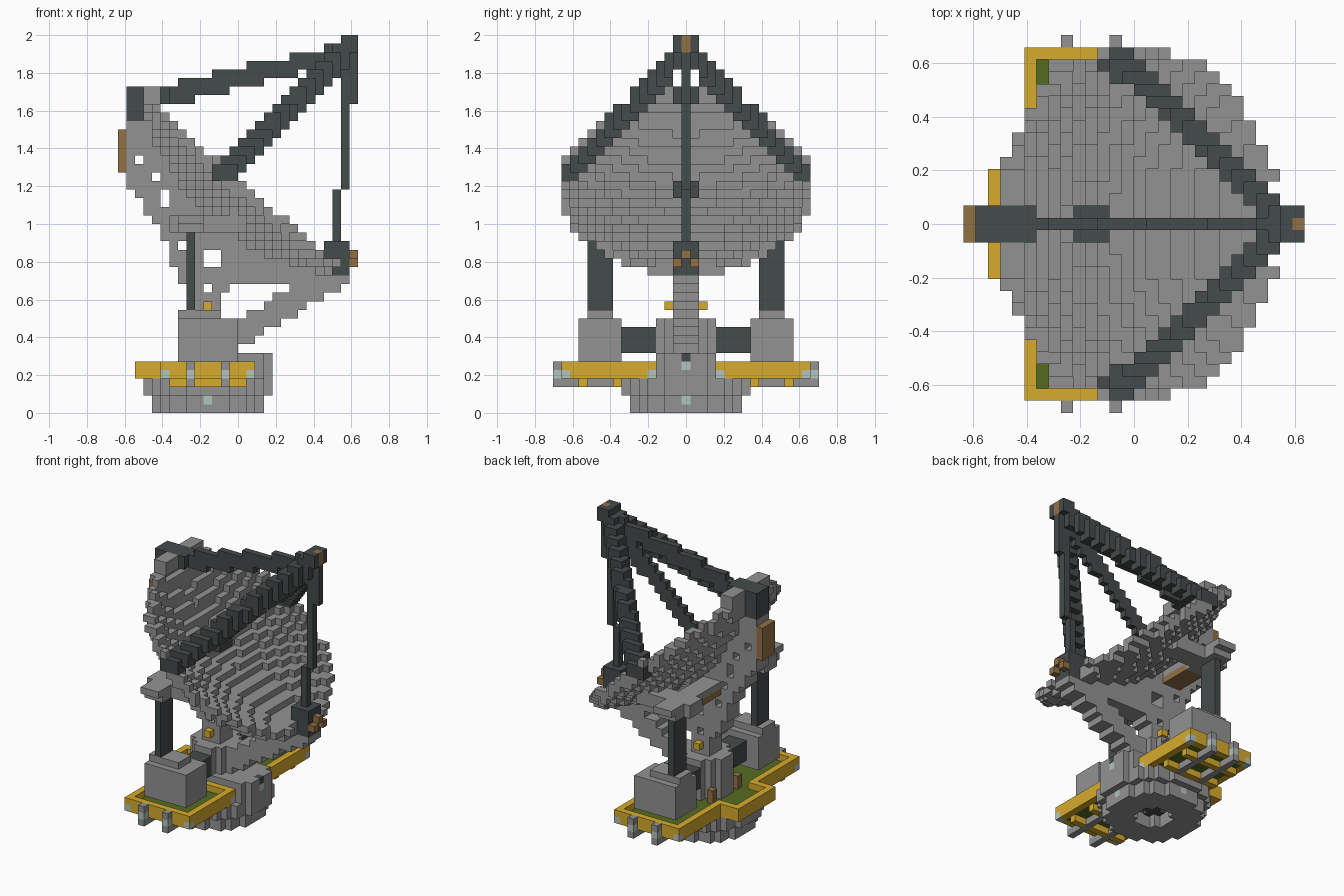
import bpy
import bmesh
from itertools import product
from mathutils import Vector

if "Cube" in bpy.data.objects:
    bpy.data.objects.remove(bpy.data.objects["Cube"], do_unlink=True)

UNIT = 2 / 44          # edge of one block
parts = {}             # part name -> material
owner = {}             # cell -> part name, later parts win


def material(name, *rgb):
    mat = bpy.data.materials.new(name)
    mat.use_nodes = True
    mat.diffuse_color = (*rgb, 1)
    mat.node_tree.nodes["Principled BSDF"].inputs["Base Color"].default_value = (*rgb, 1)
    return mat


GREY = material("grey metal", .29, .29, .29)
DARK = material("dark metal", .06, .069, .071)
YELLOW = material("yellow paint", .68, .41, .026)
GREEN = material("green floor", .09, .15, .014)
BROWN = material("brown fitting", .29, .165, .06)
LAMP = material("pale lamp", .45, .56, .53)


def box(xs, ys, zs):
    """Blocks in inclusive index ranges; a single number is one layer."""
    spans = [(s, s) if isinstance(s, int) else s for s in (xs, ys, zs)]
    return set(product(*[range(a, b + 1) for a, b in spans]))


def mirror(cells):
    return cells | {(i, -j, k) for i, j, k in cells}


def disc(radius, levels, centre=-4):
    return {c for c in box((-13, 6), (-9, 9), levels)
            if (c[0] - centre) ** 2 + c[1] ** 2 <= radius ** 2}


def beam(start, end, half):
    """Stepped bar between two block positions."""
    a, b = Vector(start), Vector(end)
    steps = int((b - a).length * 3)
    cells = set()
    for s in range(steps + 1):
        p = a.lerp(b, s / steps)
        cells |= box(*[(round(p[n] - half[n]), round(p[n] + half[n])) for n in range(3)])
    return cells


def add(name, mat, cells):
    parts[name] = mat
    for cell in cells:
        owner[cell] = name


# Round base with a recessed underside
add("base", GREY, (disc(6.5, (0, 1)) | disc(7.5, (2, 3))) - disc(2.3, (0, 1)))
add("base_core", DARK, disc(1.2, 1))

# Platform: walled floor carried on a lattice
floor = {(i, j) for i, j, k in
         mirror(box((-9, 1), (4, 14), 0)) | box((-12, -3), (-4, 4), 0)}
rim = {(i, j) for i, j in floor
       if any((i + a, j + b) not in floor for a in (-1, 0, 1) for b in (-1, 0, 1))}
add("platform_floor", GREEN, {(i, j, 4) for i, j in floor - rim})
add("platform_rim", YELLOW, {(i, j, k) for i, j in rim for k in (4, 5)})
add("lattice_beams", YELLOW, mirror(box((-8, 0), 8, 3) | box((-8, 0), 12, 3)))
rods, rod_ends = set(), set()
for i in (-6, -2):
    rods |= mirror(box(i, (7, 15), 3))
    rod_ends |= mirror(box(i, 15, (4, 5)))
add("lattice_rods", GREY, rods | rod_ends)

# Pedestal, front drum and axle
add("front_drum", GREY, {c for c in disc(7.5, (4, 6)) if abs(c[1]) <= 3 and c[0] >= -4})
add("pedestal", GREY, disc(3.5, (4, 10)))
add("axle", DARK, mirror(box((-5, -3), (4, 7), (7, 9))) | {(3, 0, 6)})

# Drive boxes with posts and the frame they carry
add("drive_boxes", GREY, mirror(box((-7, -1), (8, 12), (6, 10))
                                | box((-7, -3), (9, 11), 11)))
add("posts", DARK, mirror(box(-6, (9, 11), (12, 20))))
add("cross_beam", GREY, box((-7, -5), (-12, 12), (21, 22)) | box((-7, -5), (-13, 13), 22))
add("side_beams", GREY, mirror(box((-8, 0), (8, 10), (21, 22))))
add("cross_beam_inserts", BROWN, mirror(box((-7, -5), (2, 6), 21)))

# Dish: tilted paraboloid shell; the web is the truss behind it
CENTRE = Vector((.8, 0, 27.1))
NORMAL = Vector((.665, 0, .746)).normalized()
LONG, WIDE, DEPTH, THICK = 15, 14.6, 4.4, 1.5
OUTLINE = [(-13, 36), (-13, 27), (-9, 21), (-7, 16), (-5, 13), (-5, 10), (-2, 10),
           (-2, 14.4), (6, 15), (11, 16.4), (0, 27), (-11, 37)]


def in_outline(x, z):
    inside = False
    for (xa, za), (xb, zb) in zip(OUTLINE, OUTLINE[1:] + OUTLINE[:1]):
        if (za > z) != (zb > z) and x < xa + (z - za) * (xb - xa) / (zb - za):
            inside = not inside
    return inside


dish, web = set(), set()
for i, j, k in box((-13, 11), (-14, 14), (10, 38)):
    p = Vector((i + .5, j, k + .5)) - CENTRE
    height = p.dot(NORMAL)
    flat = p.length_squared - height ** 2
    lift = height + DEPTH * (1 - flat / LONG ** 2)
    within = (flat - j * j) / LONG ** 2 + j * j / WIDE ** 2 <= 1
    if i >= -11 and within and -THICK < lift <= 0:
        dish.add((i, j, k))
    elif lift <= 0 and abs(j) <= 1 and in_outline(i + .5, k + .5):
        web.add((i, j, k))
for i, k in ((-9, 30), (-10, 27), (-9, 25), (-9, 24), (-12, 29), (-7, 19), (-8, 22), (-4, 14)):
    web -= box(i, (-1, 1), k)
web -= box((-4, -3), (-1, 1), (17, 18))
add("dish_web", GREY, web)
add("dish", GREY, dish)
add("dish_top_edge", GREY, box((-11, -10), (-4, 4), (36, 37)))
add("lower_strut", GREY, beam((-1, 0, 8.4), (11, 0, 15.6), (.7, 1, .6)))
add("pivot_pins", YELLOW, mirror(box(-4, 2, 12)))
add("dish_hub", DARK, box((-5, -3), (-1, 1), (25, 26)))

# Dark rim blocks, feed head and its legs
add("top_block", DARK, box((-13, -9), (-1, 1), (36, 37)) | box((-13, -12), (-1, 1), (34, 35)))
add("lip_block", DARK, box((10, 12), (-1, 1), (16, 19)))
add("upper_leg", DARK, beam((-9, 0, 36.4), (12, 0, 41.5), (.5, .3, .5)))
add("front_leg", DARK, box(11, 0, (20, 25)) | box(12, 0, (26, 36)))
add("centre_leg", DARK, beam((11.5, 0, 41), (-4, 0, 26), (.4, .2, .4)))
add("side_legs", DARK, mirror(beam((11.5, .6, 41), (-2.4, 14, 27.2), (.6, .2, .5))))
add("feed_head", DARK, box((12, 13), (-1, 1), (42, 43)) | box((12, 13), 0, (36, 41)))

# Small fittings
add("feed_tip", BROWN, box(13, 0, (42, 43)))
add("lip_fitting", BROWN, {(13, 0, 18), (13, 1, 17), (13, -1, 17)})
add("rear_panel", BROWN, box(-14, (-1, 1), (28, 32)))
add("floor_boxes", BROWN, mirror(box(-7, 3, (5, 6))))
add("lamps", LAMP, mirror({(i, 14, 4) for i in (-9, 1)} | {(i, 15, 4) for i in (-6, -2)}
                          | {(1, 4, 4), (-4, 6, 1), (2, 0, 1), (-10, 0, 1), (3, 0, 5)}))

# Turn each part's outer block faces into a mesh
for name, mat in parts.items():
    bm = bmesh.new()
    verts = {}

    def corner(key):
        if key not in verts:
            i, j, k = key
            verts[key] = bm.verts.new((i * UNIT, (j - .5) * UNIT, k * UNIT))
        return verts[key]

    for cell in [c for c, who in owner.items() if who == name]:
        for axis, side in product(range(3), (0, 1)):
            near = list(cell)
            near[axis] += 2 * side - 1
            if tuple(near) in owner:
                continue
            u, w = (axis + 1) % 3, (axis + 2) % 3
            loop = []
            for a, b in ((0, 0), (1, 0), (1, 1), (0, 1)):
                key = list(cell)
                key[axis] += side
                key[u] += a
                key[w] += b
                loop.append(corner(tuple(key)))
            bm.faces.new(loop if side else loop[::-1])
    mesh = bpy.data.meshes.new(name)
    bm.to_mesh(mesh)
    bm.free()
    mesh.materials.append(mat)
    bpy.context.collection.objects.link(bpy.data.objects.new(name, mesh))
